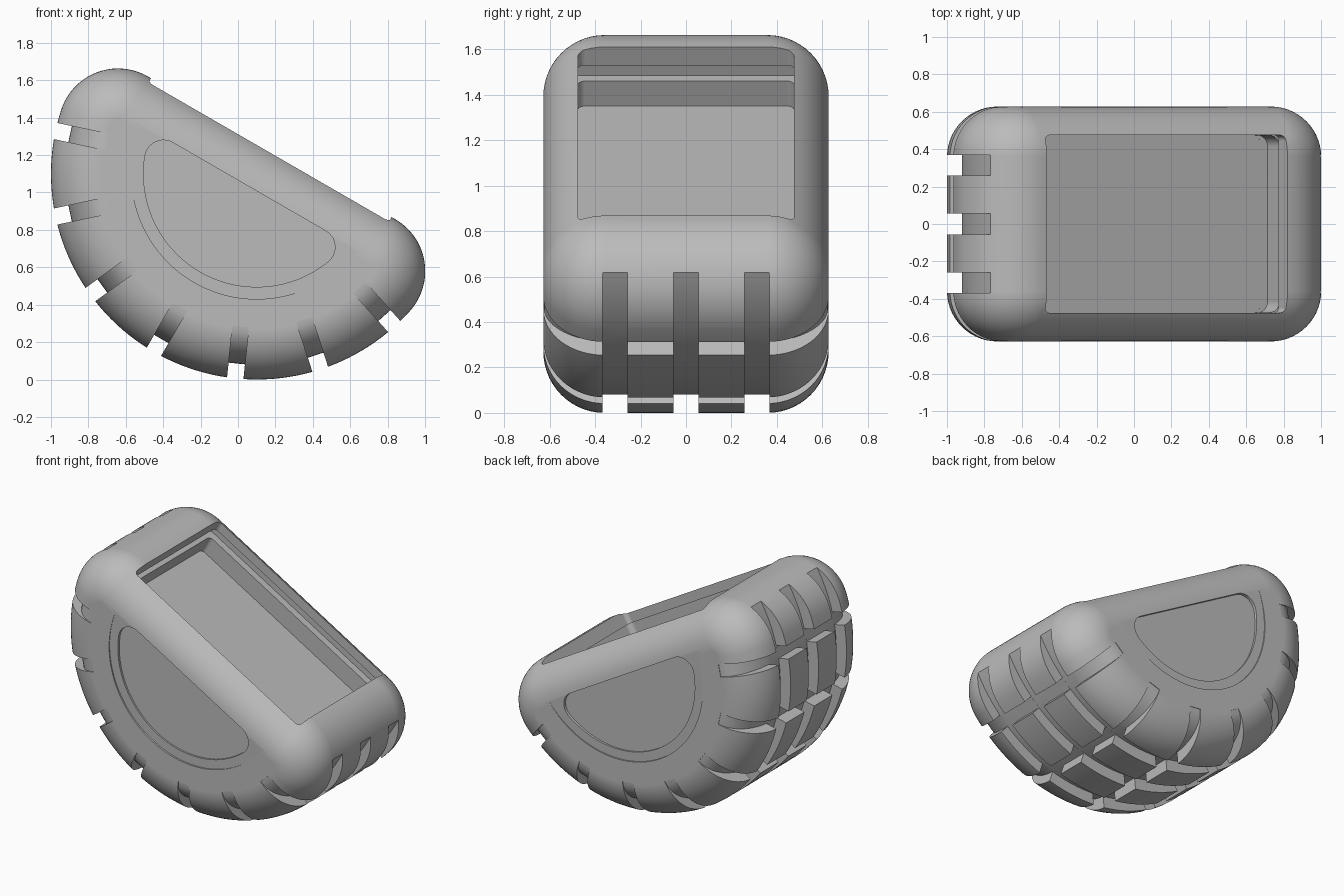
import bpy, bmesh, math
from math import sin, cos, pi, radians
from mathutils import Matrix, Vector

if "Cube" in bpy.data.objects:
    bpy.data.objects.remove(bpy.data.objects["Cube"])

# Tyre geometry in its own untilted frame: x along the cut, z across it
CORE_R, CUT_Z, ROUND = 0.78, -0.16, 0.32
OUTER_R, FLOOR_R = CORE_R + ROUND, 1.02
HALF_W, FILLET = 0.628, 0.27

grey = bpy.data.materials.new("plain grey")
grey.use_nodes = True
grey.diffuse_color = (0.5, 0.5, 0.5, 1)
grey.node_tree.nodes["Principled BSDF"].inputs["Base Color"].default_value = (0.5, 0.5, 0.5, 1)


def arc(cx, cz, r, a0, a1, n):
    return [(cx + r * cos(a0 + (a1 - a0) * i / n),
             cz + r * sin(a0 + (a1 - a0) * i / n)) for i in range(n + 1)]


def d_ring(radius, cut, offset, n=72, m=20):
    """Half-disc outline grown by an offset, so its two corners are round."""
    a = math.asin(cut / radius)
    cx = radius * cos(a)
    left = arc(-cx, cut, offset, pi / 2, pi - a, m)
    bottom = arc(0, 0, radius + offset, pi - a, 2 * pi + a, n)
    right = arc(cx, cut, offset, a, pi / 2, m)
    return left + bottom[1:-1] + right


def loft(name, rings):
    """Solid through closed rings of equal length, capped at both ends."""
    bm = bmesh.new()
    loops = [[bm.verts.new(p) for p in ring] for ring in rings]
    n = len(loops[0])
    for a, b in zip(loops, loops[1:]):
        for i in range(n):
            j = (i + 1) % n
            bm.faces.new((a[i], a[j], b[j], b[i]))
    bm.faces.new(loops[0])
    bm.faces.new(loops[-1])
    bmesh.ops.recalc_face_normals(bm, faces=bm.faces)
    mesh = bpy.data.meshes.new(name)
    bm.to_mesh(mesh)
    bm.free()
    mesh.materials.append(grey)
    obj = bpy.data.objects.new(name, mesh)
    bpy.context.collection.objects.link(obj)
    return obj


def slab(name, outline, y0, y1):
    return loft(name, [[(x, y, z) for x, z in outline] for y in (y0, y1)])


def pocket(name, x0, x1, half_y, z0, z1, r):
    """Box with rounded vertical corners."""
    outline = []
    corners = [(x1 - r, half_y - r), (x0 + r, half_y - r),
               (x0 + r, r - half_y), (x1 - r, r - half_y)]
    for k, (cx, cy) in enumerate(corners):
        outline += arc(cx, cy, r, k * pi / 2, (k + 1) * pi / 2, 6)
    return loft(name, [[(x, y, z) for x, y in outline] for z in (z0, z1)])


# Body: half-tyre outline with filleted shoulders
steps = 14
section = [(ROUND - FILLET + FILLET * sin(pi / 2 * i / steps),
            HALF_W - FILLET + FILLET * cos(pi / 2 * i / steps)) for i in range(steps + 1)]
section += [(d, -y) for d, y in reversed(section)]
body = loft("half_tyre_body", [[(x, y, z) for x, z in d_ring(CORE_R, CUT_Z, d)]
                               for d, y in section])
cutters = []

# Tray opening with a rail groove around its wall
cutters.append(pocket("tray_cutter", -0.745, 0.74, 0.475, -0.141, 0.4, 0.03))
cutters.append(pocket("rail_cutter", -0.795, 0.79, 0.525, -0.014, 0.066, 0.04))
cutters.append(pocket("tray_end_cutter", 0.4, 0.79, 0.474, -0.14, 0.01, 0.06))

# Grooves running around the tread
ring = arc(0, 0, FLOOR_R, radians(172), radians(368), 98)
ring += arc(0, 0, OUTER_R + 0.2, radians(368), radians(172), 98)
for y in (-0.313, 0, 0.313):
    cutters.append(slab("tread_groove_cutter", ring, y - 0.055, y + 0.055))

# Notches across the tread, fading out on the shoulders
notch = [(0.82, 0.7)]
for side, start in ((1, 0), (-1, pi / 2)):
    for i in range(13):
        t = start + pi / 2 * i / 12
        notch.append((0.82 + 0.2 * sin(t), side * 0.33 + 0.295 * cos(t)))
notch += [(0.82, -0.7), (1.3, -0.7), (1.3, 0.7)]
for k in range(7):
    a = radians(198 + 24 * k)
    out, along = Vector((cos(a), 0, sin(a))), Vector((-sin(a), 0, cos(a)))
    cutters.append(loft("tread_notch_cutter", [
        [out * r + along * w + Vector((0, y, 0)) for r, y in notch]
        for w in (-0.044, 0.044)]))

# Each side: a sloping step inside the shoulder, then a sunken panel
for s in (-1, 1):
    step = slab("side_step_cutter", arc(0, 0, 0.67, radians(184), radians(356), 64), 0, s * 0.1)
    for v in step.data.vertices:
        v.co.y += s * (HALF_W + 0.02 * (v.co.z + 0.047))
    cutters.append(step)
    cutters.append(slab("side_panel_cutter", d_ring(0.505, -0.18, 0.1, 48, 10),
                        s * (HALF_W - 0.022), s * 0.8))

# Cut everything out of the body
bpy.context.view_layer.objects.active = body
for cutter in cutters:
    cutter.hide_render = True
    mod = body.modifiers.new("cut", "BOOLEAN")
    mod.operation = "DIFFERENCE"
    mod.solver = "EXACT"
    mod.object = cutter
    bpy.ops.object.modifier_apply(modifier=mod.name)
    bpy.data.objects.remove(cutter)

# Lean the body and stand it on the ground
body.data.transform(Matrix.Translation((0.1, 0, OUTER_R)) @ Matrix.Rotation(radians(30), 4, "Y"))
bpy.ops.object.select_all(action="DESELECT")
body.select_set(True)
bpy.ops.object.shade_smooth_by_angle(angle=radians(25))
weighted = body.modifiers.new("even_shading", "WEIGHTED_NORMAL")
weighted.keep_sharp = True
